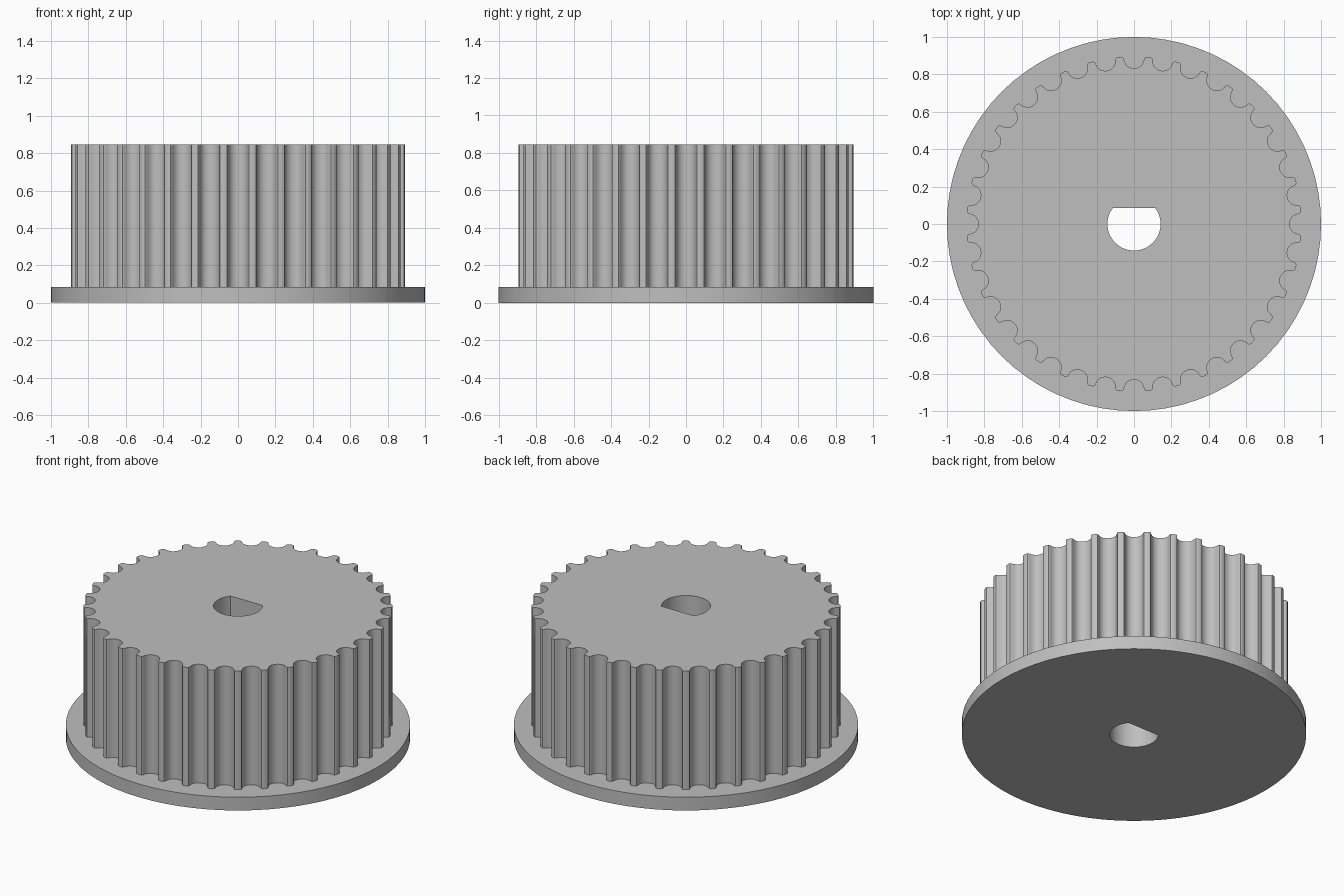
import bpy, bmesh
from math import sin, cos, pi, asin, sqrt, radians

cube = bpy.data.objects.get("Cube")
if cube:
    bpy.data.objects.remove(cube)

TEETH = 36
FLANGE_TOP, HUB_TOP = 0.085, 0.845
HUB_R = 0.896
BORE_R, FLAT_Y = 0.142, 0.086

grey = bpy.data.materials.new("plain grey")
grey.use_nodes = True
colour = (0.52, 0.52, 0.52, 1)
grey.diffuse_color = colour
grey.node_tree.nodes["Principled BSDF"].inputs["Base Color"].default_value = colour


def circle(radius, count):
    return [(radius * cos(2 * pi * i / count), radius * sin(2 * pi * i / count))
            for i in range(count)]


def d_bore(count=48):
    """Round bore with one flat towards the back."""
    start = asin(FLAT_Y / BORE_R)
    sweep = pi + 2 * start
    return [(BORE_R * cos(start - sweep * i / count),
             BORE_R * sin(start - sweep * i / count)) for i in range(count + 1)]


def toothed_outline():
    """Round belt grooves repeated around the hub."""
    # half groove as (half width, depth), from the lip to the bottom
    half = [(0.0678, 0), (0.0588, 0.003), (0.0543, 0.0104), (0.0525, 0.0191),
            (0.0496, 0.0274), (0.0458, 0.0355), (0.041, 0.0432),
            (0.0325, 0.051), (0.0225, 0.0566), (0.0115, 0.06), (0, 0.0612)]
    groove = half + [(-w, d) for w, d in reversed(half[:-1])]
    rim = sqrt(HUB_R ** 2 - half[0][0] ** 2)
    points = []
    for i in range(TEETH):
        a = 2 * pi * i / TEETH
        for w, d in groove:
            r, t = rim - d, -w
            points.append((r * cos(a) - t * sin(a), r * sin(a) + t * cos(a)))
    return points


def pierced_prism(name, outer, inner, z0, z1):
    """Extrude an outline with a hole through it."""
    bm = bmesh.new()
    caps = {z0: [], z1: []}
    for loop in (outer, inner):
        rings = []
        for z in (z0, z1):
            ring = [bm.verts.new((x, y, z)) for x, y in loop]
            caps[z] += [bm.edges.new((ring[i - 1], ring[i])) for i in range(len(ring))]
            rings.append(ring)
        low, high = rings
        for i in range(len(loop)):
            bm.faces.new((low[i - 1], low[i], high[i], high[i - 1]))
    for edges in caps.values():
        bmesh.ops.triangle_fill(bm, use_beauty=True, edges=edges)
    bmesh.ops.recalc_face_normals(bm, faces=bm.faces)
    mesh = bpy.data.meshes.new(name)
    bm.to_mesh(mesh)
    bm.free()
    mesh.materials.append(grey)
    obj = bpy.data.objects.new(name, mesh)
    bpy.context.collection.objects.link(obj)
    bpy.ops.object.select_all(action='DESELECT')
    obj.select_set(True)
    bpy.context.view_layer.objects.active = obj
    bpy.ops.object.shade_smooth_by_angle(angle=radians(32))
    return obj


# Flange disc, then the toothed hub standing on it
pierced_prism("flange", circle(1.0, 72), d_bore(), 0, FLANGE_TOP)
pierced_prism("toothed_hub", toothed_outline(), d_bore(), FLANGE_TOP, HUB_TOP)
